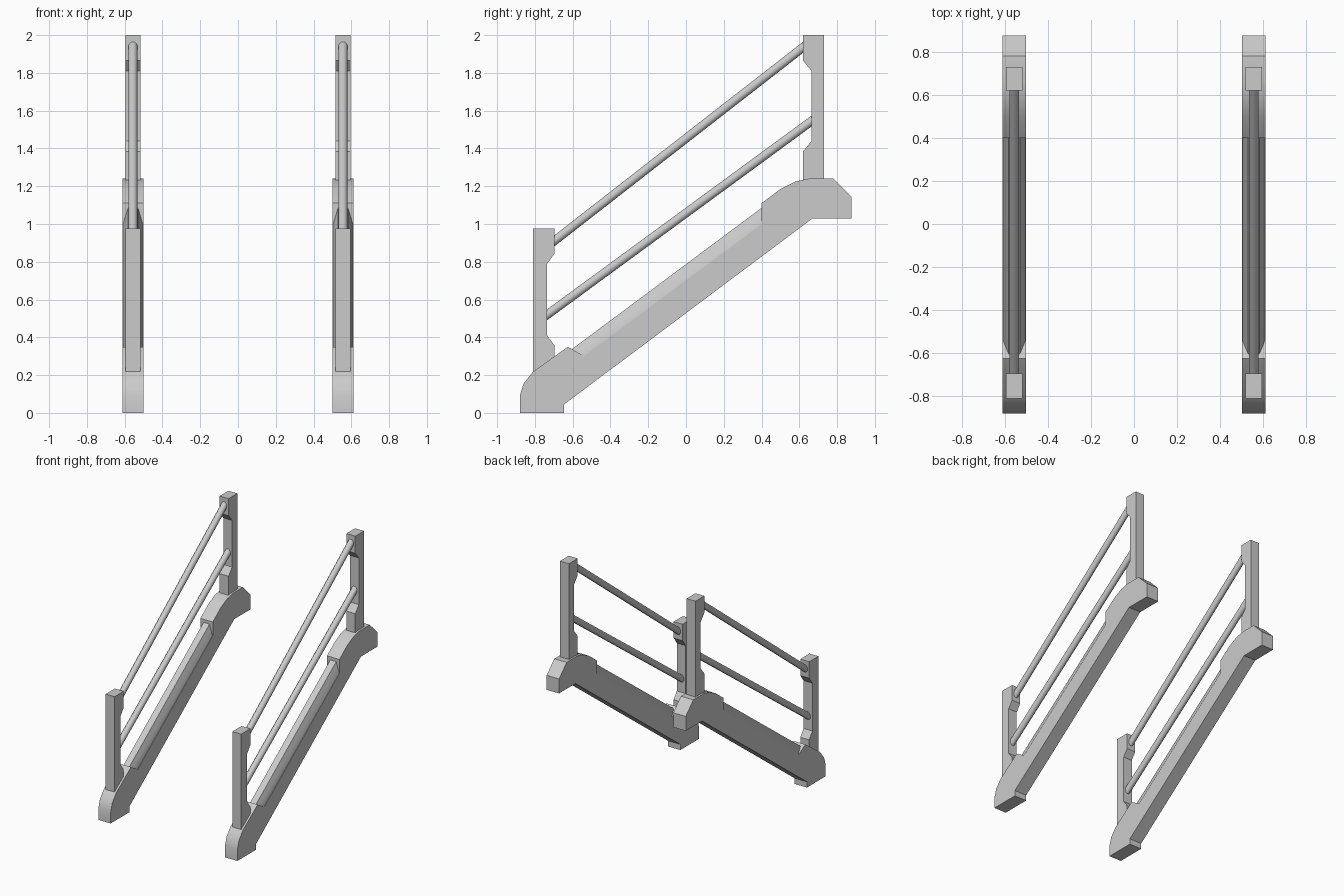
import bpy, bmesh, math
from mathutils import Vector, Matrix

cube = bpy.data.objects.get("Cube")
if cube:
    bpy.data.objects.remove(cube, do_unlink=True)

grey = bpy.data.materials.new("plain grey")
grey.use_nodes = True
grey.diffuse_color = (0.6, 0.6, 0.6, 1)
grey.node_tree.nodes["Principled BSDF"].inputs["Base Color"].default_value = (0.6, 0.6, 0.6, 1)


def finish(bm, name, angle):
    """Turn a bmesh into a shaded, coloured object."""
    bmesh.ops.recalc_face_normals(bm, faces=bm.faces)
    mesh = bpy.data.meshes.new(name)
    bm.to_mesh(mesh)
    bm.free()
    mesh.materials.append(grey)
    obj = bpy.data.objects.new(name, mesh)
    bpy.context.collection.objects.link(obj)
    bpy.ops.object.select_all(action="DESELECT")
    obj.select_set(True)
    bpy.context.view_layer.objects.active = obj
    bpy.ops.object.shade_smooth_by_angle(angle=math.radians(angle))


def extrude(name, section, start, along, angle=30):
    """Sweep a closed flat section, placed by start, along a vector."""
    bm = bmesh.new()
    face = bm.faces.new([bm.verts.new(start + Vector(p)) for p in section])
    swept = bmesh.ops.extrude_face_region(bm, geom=[face], use_keep_orig=True)
    moved = [v for v in swept["geom"] if isinstance(v, bmesh.types.BMVert)]
    bmesh.ops.translate(bm, verts=moved, vec=along)
    finish(bm, name, angle)


def side_plate(name, profile, x, width):
    extrude(name, [(0, y, z) for y, z in profile],
            Vector((x - width / 2, 0, 0)), Vector((width, 0, 0)))


def pipe(name, a, b, radius):
    a, b = Vector(a), Vector(b)
    d = b - a
    tilt = Matrix.Rotation(math.atan2(d.z, d.y) - math.pi / 2, 4, "X")
    place = Matrix.Translation((a + b) / 2) @ tilt @ Matrix.Rotation(math.pi / 8, 4, "Z")
    bm = bmesh.new()
    bmesh.ops.create_cone(bm, cap_ends=True, segments=8, radius1=radius,
                          radius2=radius, depth=d.length, matrix=place)
    finish(bm, name, 50)


# Side outlines as (y, z)
stringer = [(-.88, 0), (-.645, 0), (-.645, .045), (.67, 1.03), (.875, 1.03),
            (.875, 1.145), (.78, 1.24), (.65, 1.24), (.58, 1.225), (.5, 1.185),
            (.4, 1.11), (.4, 1.0), (-.54, .3), (-.625, .35), (-.81, .218),
            (-.86, .155), (-.88, .09)]
lower_post = [(-.81, .2), (-.81, .975), (-.695, .975), (-.695, .845),
              (-.735, .79), (-.735, .41), (-.695, .355), (-.695, .25)]
upper_post = [(.73, 1.2), (.73, 2), (.62, 2), (.62, 1.865), (.665, 1.81),
              (.665, 1.44), (.62, 1.385), (.62, 1.2)]
# Tapered rib on top of the stringer, as (x, z)
rib = [(-.052, -.02), (-.052, 0), (-.037, .05), (-.026, .085),
       (.026, .085), (.037, .05), (.052, 0), (.052, -.02)]

for side, x in (("left", .556), ("right", -.556)):
    side_plate(side + "_stringer", stringer, x, .109)
    extrude(side + "_stringer_rib", [(px, 0, pz) for px, pz in rib],
            Vector((x, -.65, .218)), Vector((0, 1.09, .812)))
    side_plate(side + "_lower_post", lower_post, x, .078)
    side_plate(side + "_upper_post", upper_post, x, .078)
    pipe(side + "_handrail", (x, -.72, .893), (x, .645, 1.955), .025)
    pipe(side + "_middle_rail", (x, -.755, .505), (x, .685, 1.56), .025)
